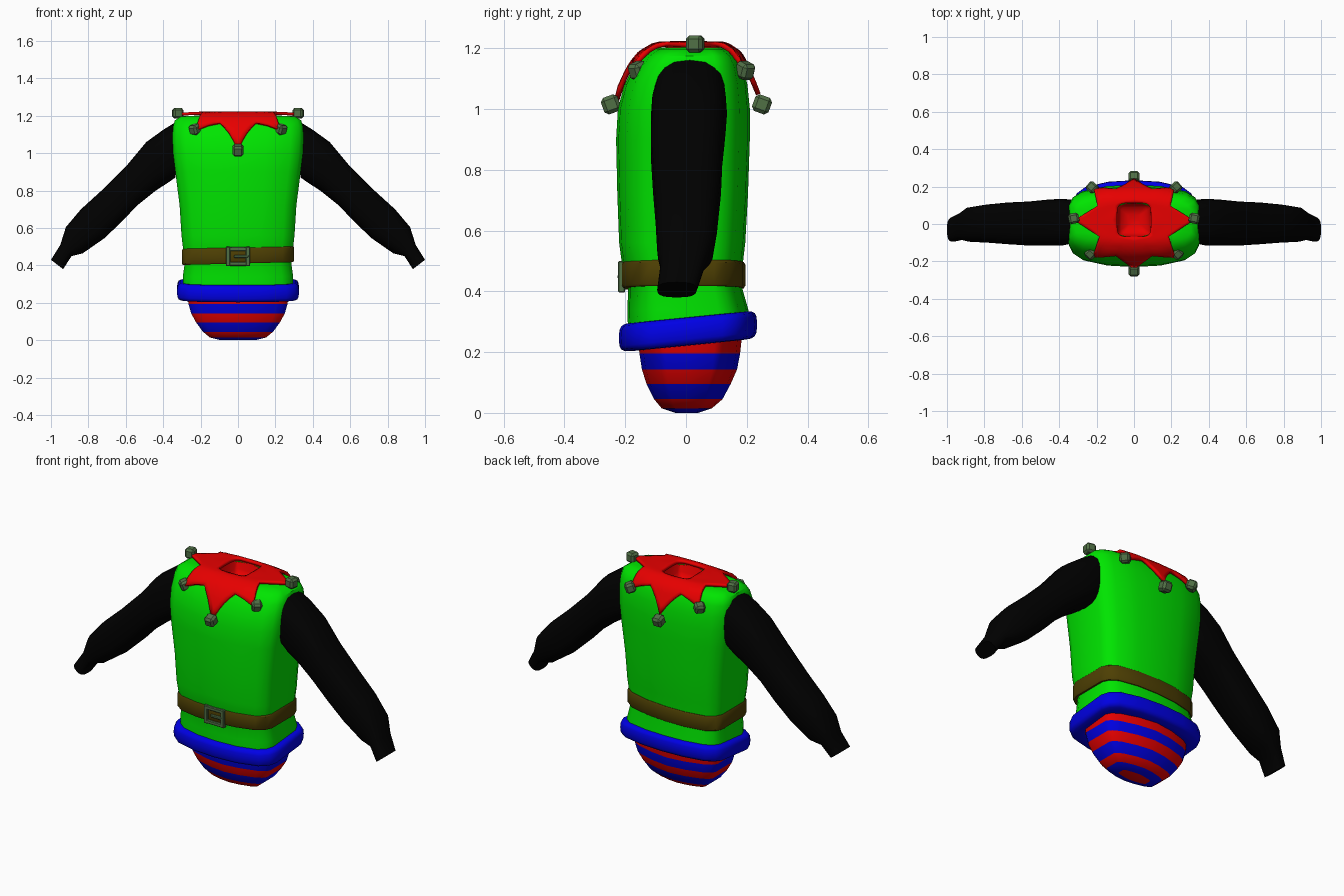
import bpy, bmesh
from math import sin, cos, pi, radians, copysign
from mathutils import Vector

cube = bpy.data.objects.get("Cube")
if cube:
    bpy.data.objects.remove(cube)


def material(name, rgb):
    m = bpy.data.materials.new(name)
    m.use_nodes = True
    m.diffuse_color = (*rgb, 1)
    m.node_tree.nodes["Principled BSDF"].inputs["Base Color"].default_value = (*rgb, 1)
    return m


GREEN = material("green cloth", (0, 0.78, 0))
RED = material("red cloth", (0.8, 0, 0))
BLUE = material("blue cloth", (0, 0, 0.78))
BLACK = material("black sleeve", (0, 0, 0))
BROWN = material("brown leather", (0.075, 0.05, 0.001))
METAL = material("dull green metal", (0.08, 0.16, 0.06))

# Quarter outlines of the torso, from side to front, in unit size
CHAMFERED = [(1, 0), (1, 0.5), (0.94, 0.69), (0.8, 0.84), (0.42, 0.965), (0, 1)]
POINTED = [(1, 0), (1, 0.48), (0.93, 0.62), (0.78, 0.75), (0.4, 0.92), (0, 1)]


def finish(name, bm, mats, angle=40):
    bmesh.ops.recalc_face_normals(bm, faces=bm.faces)
    mesh = bpy.data.meshes.new(name)
    bm.to_mesh(mesh)
    bm.free()
    for m in mats:
        mesh.materials.append(m)
    ob = bpy.data.objects.new(name, mesh)
    bpy.context.collection.objects.link(ob)
    bpy.ops.object.select_all(action='DESELECT')
    ob.select_set(True)
    bpy.context.view_layer.objects.active = ob
    bpy.ops.object.shade_smooth_by_angle(angle=radians(angle))
    return ob


def power(v, e):
    return copysign(abs(v) ** (2 / e), v)


def outline_ring(z, rx, y0, y1, quarter=CHAMFERED, tilt_y=0, tilt_x=0):
    """Torso ring at height z from a mirrored quarter outline, optionally tilted."""
    right = quarter[:-1]
    unit = (right + [(-x, y) for x, y in quarter[:0:-1]]
            + [(-x, -y) for x, y in right] + [(x, -y) for x, y in quarter[:0:-1]])
    pts = []
    for u, v in unit:
        x, y = rx * u, (y0 + y1) / 2 + (y1 - y0) / 2 * v
        pts.append(Vector((x, y, z + tilt_y * y + tilt_x * x)))
    return pts


def loft(name, rings, mats, caps=(True, True), closed=False, angle=40, rule=None):
    bm = bmesh.new()
    vs = [[bm.verts.new(p) for p in r] for r in rings]
    n = len(vs[0])
    pairs = list(zip(vs, vs[1:])) + ([(vs[-1], vs[0])] if closed else [])
    for k, (a, b) in enumerate(pairs):
        for i in range(n):
            j = (i + 1) % n
            f = bm.faces.new((a[i], a[j], b[j], b[i]))
            f.material_index = rule(k) if rule else 0
    if not closed:
        for on, r in zip(caps, (vs[0], vs[-1])):
            if on:
                bm.faces.new(r)
    return finish(name, bm, mats, angle)


def box(name, centre, size, mat, bevel):
    bm = bmesh.new()
    bmesh.ops.create_cube(bm, size=1)
    for v in bm.verts:
        v.co = [c + s * p for c, s, p in zip(centre, size, v.co)]
    bmesh.ops.bevel(bm, geom=bm.edges[:], offset=bevel, segments=1, affect='EDGES')
    return finish(name, bm, [mat], 20)


# Tunic: height, half width, front, back
tunic_rows = [
    (0.25, 0.29, -0.19, 0.205), (0.34, 0.295, -0.193, 0.205),
    (0.41, 0.285, -0.19, 0.185), (0.50, 0.295, -0.212, 0.188),
    (0.56, 0.302, -0.22, 0.195), (0.72, 0.312, -0.226, 0.204),
    (0.90, 0.335, -0.23, 0.21), (1.0, 0.347, -0.224, 0.21),
    (1.08, 0.35, -0.203, 0.202), (1.14, 0.348, -0.172, 0.187),
    (1.175, 0.338, -0.143, 0.168), (1.197, 0.305, -0.105, 0.135),
    (1.202, 0.2, -0.085, 0.12), (1.202, 0.098, -0.07, 0.112)]
tunic = loft("tunic", [outline_ring(*r) for r in tunic_rows], [GREEN],
             caps=(True, False))

# Striped lower body
hip_rows = [
    (0.26, 0.272, -0.16, 0.185), (0.195, 0.265, -0.153, 0.178),
    (0.143, 0.25, -0.145, 0.168), (0.095, 0.224, -0.13, 0.147),
    (0.045, 0.187, -0.105, 0.12), (0.015, 0.15, -0.08, 0.085),
    (0.0, 0.09, -0.035, 0.04)]
loft("striped_hips", [outline_ring(*r, quarter=POINTED) for r in hip_rows],
     [RED, BLUE], angle=60, rule=lambda k: k % 2)


# Hem trim and belt: bands swept from a small cross-section
def band(name, profile, rx, y0, y1, mat, angle, **tilt):
    rings = [outline_ring(z, rx + o, y0 - o, y1 + o, **tilt) for o, z in profile]
    loft(name, rings, [mat], closed=True, angle=angle)


trim = [(0.05 * power(cos(a), 4) - 0.026, 0.268 + 0.047 * power(sin(a), 3.2))
        for a in (2 * pi * i / 16 for i in range(16))]
band("hem_trim", trim, 0.302, -0.197, 0.21, BLUE, 50, tilt_y=0.1)
belt = [(-0.02, 0.41), (0.003, 0.41), (0.008, 0.418), (0.008, 0.488),
        (0.003, 0.496), (-0.02, 0.496)]
band("belt", belt, 0.292, -0.207, 0.187, BROWN, 35, tilt_x=0.025)

# Buckle frame and prong
for side, x in (("left", 0.053), ("right", -0.053)):
    box("buckle_bar_" + side, (x, -0.212, 0.448), (0.024, 0.024, 0.104), METAL, 0.004)
for part, z in (("top", 0.488), ("bottom", 0.408)):
    box("buckle_bar_" + part, (0, -0.212, z), (0.11, 0.022, 0.022), METAL, 0.004)
box("buckle_prong", (0.018, -0.216, 0.448), (0.08, 0.018, 0.016), METAL, 0.004)

# Sleeves: top x, top z, bottom x, bottom z, front, back
sleeve_rows = [
    (0.335, 1.165, 0.335, 0.87, -0.105, 0.13), (0.40, 1.125, 0.37, 0.845, -0.115, 0.135),
    (0.49, 1.06, 0.44, 0.80, -0.115, 0.13), (0.59, 0.94, 0.54, 0.72, -0.115, 0.12),
    (0.73, 0.80, 0.62, 0.635, -0.108, 0.115), (0.84, 0.70, 0.715, 0.545, -0.10, 0.105),
    (0.92, 0.605, 0.83, 0.465, -0.095, 0.09), (0.95, 0.51, 0.89, 0.45, -0.085, 0.06),
    (1.0, 0.43, 0.935, 0.38, -0.095, 0.035)]
for side, s in (("left", 1), ("right", -1)):
    rings = []
    for tx, tz, bx, bz, y0, y1 in sleeve_rows:
        ring = []
        for i in range(20):
            a = 2 * pi * i / 20
            u, v = power(cos(a), 2.8), power(sin(a), 2.8)
            ring.append(Vector((s * ((tx + bx) / 2 + v * (tx - bx) / 2),
                                (y0 + y1) / 2 + u * (y1 - y0) / 2,
                                (tz + bz) / 2 + v * (tz - bz) / 2)))
        rings.append(ring)
    loft(side + "_sleeve", rings, [BLACK], angle=50)

# Star collar draped over the shoulders
half = [(0, -0.229), (0.096, -0.16), (0.22, -0.166), (0.185, -0.067), (0.32, 0.02),
        (0.195, 0.096), (0.215, 0.186), (0.096, 0.175), (0, 0.238)]
star = [Vector(p) for p in half + [(-x, y) for x, y in half[-2:0:-1]]]
outline = [a.lerp(b, t / 4) for a, b in zip(star, star[1:] + star[:1]) for t in range(4)]


def drape(x, y):
    d = abs(y - 0.01)
    return 1.217 - 0.2 * (d / 0.238) ** 3.9 - 0.1 * x * x - 20 * d * d * x * x


neck = Vector((0, 0.022))
rings = []
for k in range(9):
    ring = []
    for p in outline:
        d = (p - neck).normalized()
        r = 0.09 / (abs(d.x) ** 5 + abs(d.y) ** 5) ** 0.2
        q = (neck + d * r).lerp(p, k / 8)
        ring.append(Vector((q.x, q.y, drape(q.x, q.y))))
    rings.append(ring)
collar = loft("star_collar", rings, [RED], caps=(False, False), angle=60)
wrap = collar.modifiers.new("rest on tunic", 'SHRINKWRAP')
wrap.target = tunic
wrap.wrap_method = 'NEAREST_SURFACEPOINT'
wrap.wrap_mode = 'OUTSIDE'
wrap.offset = 0.012
thick = collar.modifiers.new("cloth thickness", 'SOLIDIFY')
thick.thickness = 0.016
thick.offset = 0

# Recessed neck opening
neck_rows = [(1.218, 0.095), (1.208, 0.09), (1.16, 0.084), (1.135, 0.068), (1.122, 0.03)]
loft("neck_opening", [outline_ring(z, r, 0.022 - r, 0.022 + r,
                                   quarter=[(1, 0), (1, 0.75), (0.93, 0.93), (0.75, 1), (0, 1)])
                      for z, r in neck_rows], [RED], caps=(False, True))

# Bells on the collar points
bells = [("front_bell", 0, -0.247, 1.015, 0.058), ("back_bell", 0, 0.25, 1.015, 0.058)]
for side, s in (("left", 1), ("right", -1)):
    bells += [(side + "_shoulder_bell", s * 0.322, 0.03, 1.214, 0.056),
              (side + "_front_bell", s * 0.23, -0.157, 1.127, 0.054),
              (side + "_back_bell", s * 0.222, 0.194, 1.127, 0.054)]
for name, x, y, z, size in bells:
    bell = box(name, (0, 0, 0), (size, size, size), METAL, size * 0.2)
    bell.location = (x, y, z)
    bell.rotation_euler = (-0.35 * copysign(1, y) if abs(y) > 0.1 else 0, 0, -20 * x * y)
